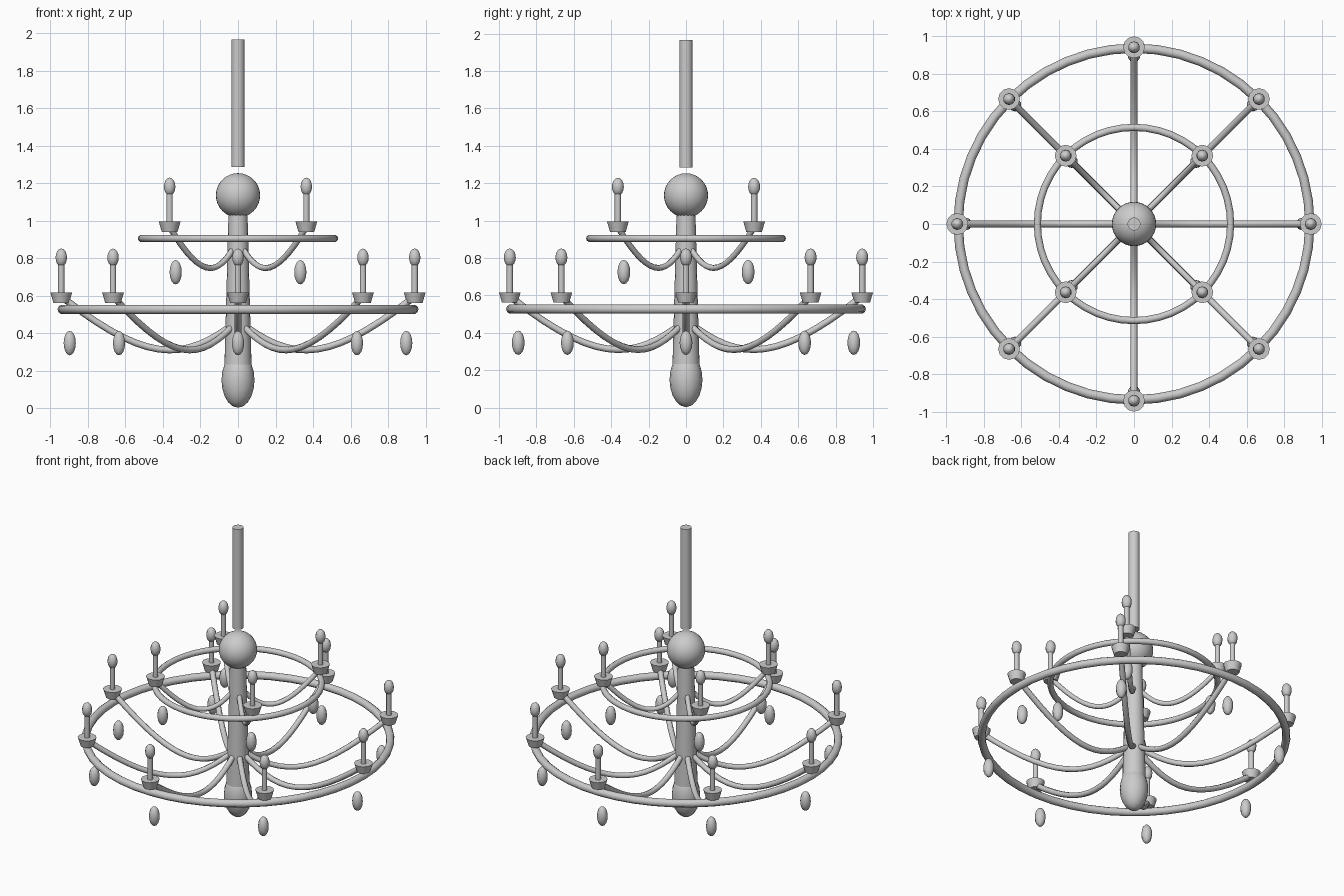
import bpy, math
from mathutils import Vector

if "Cube" in bpy.data.objects:
    bpy.data.objects.remove(bpy.data.objects["Cube"])

metal = bpy.data.materials.new("grey_metal")
metal.diffuse_color = (0.6, 0.6, 0.6, 1)
metal.use_nodes = True
metal.node_tree.nodes["Principled BSDF"].inputs["Base Color"].default_value = metal.diffuse_color


def finish(name, angle=40):
    ob = bpy.context.object
    ob.name = name
    ob.data.materials.clear()
    ob.data.materials.append(metal)
    bpy.ops.object.shade_smooth_by_angle(angle=math.radians(angle))
    return ob


def cone(name, r_low, r_high, z_low, z_high, x=0, y=0, sides=16):
    bpy.ops.mesh.primitive_cone_add(vertices=sides, radius1=r_low, radius2=r_high,
                                    depth=z_high - z_low, location=(x, y, (z_low + z_high) / 2))
    return finish(name)


def ball(name, r, rz, z, x=0, y=0, segs=16, rings=10):
    bpy.ops.mesh.primitive_uv_sphere_add(segments=segs, ring_count=rings, radius=1,
                                         location=(x, y, z))
    bpy.context.object.scale = (r, r, rz)
    bpy.ops.object.transform_apply(location=False, rotation=False, scale=True)
    return finish(name)


def ring(name, radius, thick, z):
    bpy.ops.mesh.primitive_torus_add(major_radius=radius, minor_radius=thick,
                                     major_segments=48, minor_segments=10, location=(0, 0, z))
    return finish(name, 60)


def arm(name, ctrl, thick, angle, steps=14):
    # swept tube along a cubic curve in the radial plane
    cu = bpy.data.curves.new(name, 'CURVE')
    cu.dimensions = '3D'
    cu.bevel_depth = thick
    cu.bevel_resolution = 2
    cu.use_fill_caps = True
    sp = cu.splines.new('POLY')
    sp.points.add(steps)
    p = [Vector(c) for c in ctrl]
    for i in range(steps + 1):
        t = i / steps
        s = 1 - t
        q = p[0] * s**3 + p[1] * 3 * s * s * t + p[2] * 3 * s * t * t + p[3] * t**3
        sp.points[i].co = (q.x * math.cos(angle), q.x * math.sin(angle), q.y, 1)
    ob = bpy.data.objects.new(name, cu)
    bpy.context.collection.objects.link(ob)
    bpy.ops.object.select_all(action='DESELECT')
    ob.select_set(True)
    bpy.context.view_layer.objects.active = ob
    bpy.ops.object.convert(target='MESH')
    finish(name, 60)


# central column
cone("ceiling_rod", 0.035, 0.035, 1.285, 1.965)
ball("top_ball", 0.118, 0.118, 1.135, segs=32, rings=16)
cone("column", 0.073, 0.05, 0.2, 1.06)
ball("bottom_finial", 0.088, 0.147, 0.15)


def tier(label, radius, count, offset, ring_r, ring_thick, ring_z, arm_ctrl, arm_thick):
    ring(label + "_ring", ring_r, ring_thick, ring_z)
    for i in range(count):
        a = offset + 2 * math.pi * i / count
        c, s = math.cos(a), math.sin(a)
        x, y, z = radius * c, radius * s, ring_z
        arm(label + "_arm", arm_ctrl, arm_thick, a)
        cone(label + "_candle_cup", 0.042, 0.058, z + 0.035, z + 0.09, x, y, 12)
        cone(label + "_candle", 0.017, 0.017, z + 0.07, z + 0.25, x, y, 10)
        ball(label + "_flame", 0.032, 0.048, z + 0.276, x, y, 10, 8)
        # hanging drop, slightly inside the ring
        d = radius - 0.045
        ball(label + "_drop", 0.034, 0.065, z - 0.18, d * c, d * s, 10, 8)


# two tiers of candle arms
tier("lower", 0.942, 8, 0, 0.937, 0.025, 0.527,
     [(0.05, 0.43), (0.3, 0.25), (0.5, 0.25), (0.935, 0.59)], 0.018)
tier("upper", 0.515, 4, math.pi / 4, 0.515, 0.019, 0.905,
     [(0.045, 0.84), (0.17, 0.70), (0.29, 0.70), (0.515, 0.965)], 0.016)
